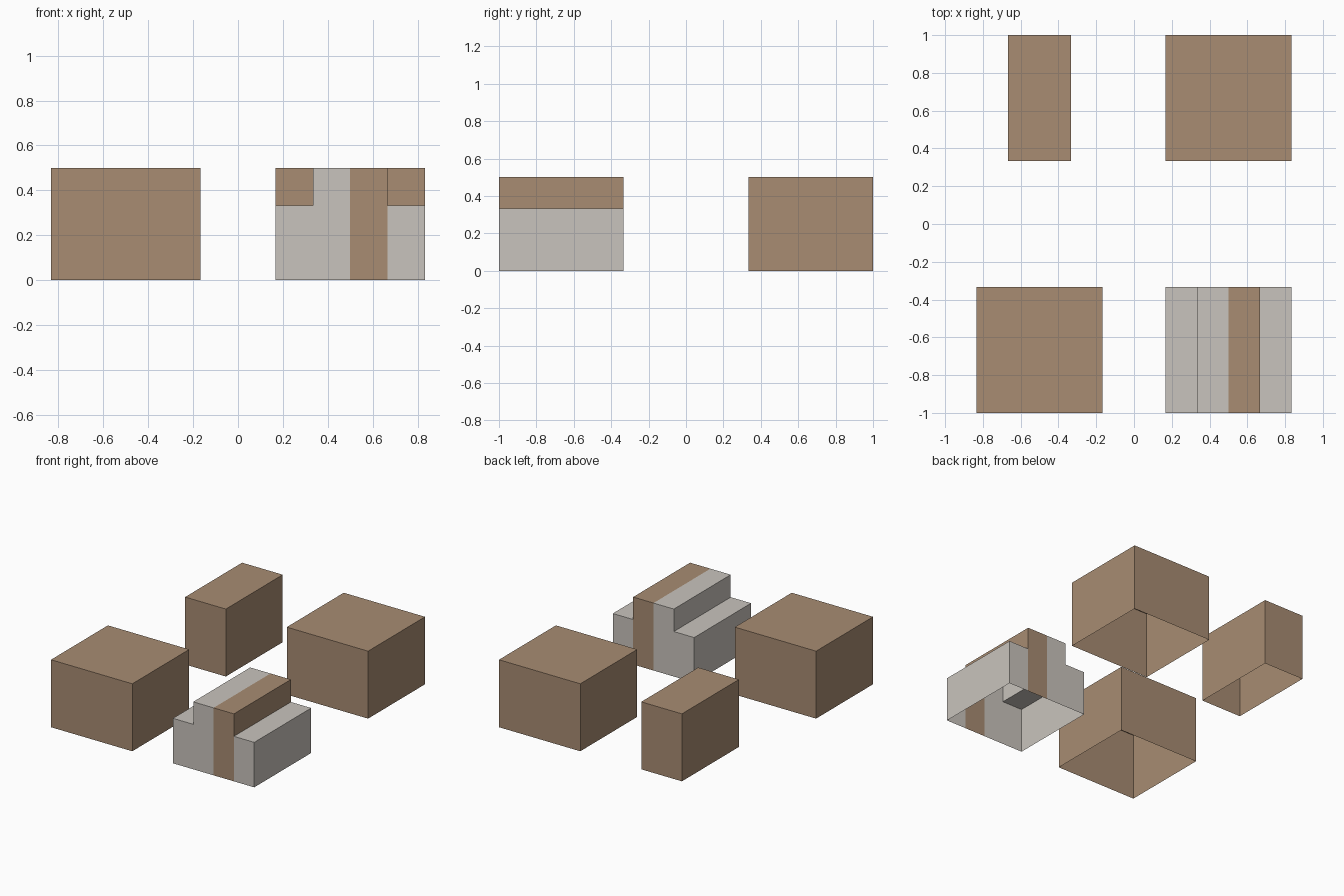
import bpy
import bmesh

if "Cube" in bpy.data.objects:
    bpy.data.objects.remove(bpy.data.objects["Cube"])


def make_material(name, rgb):
    mat = bpy.data.materials.new(name)
    mat.diffuse_color = (*rgb, 1.0)
    mat.use_nodes = True
    mat.node_tree.nodes["Principled BSDF"].inputs["Base Color"].default_value = mat.diffuse_color
    return mat


BROWN = make_material("warm brown", (0.392, 0.263, 0.170))
GREY = make_material("pale stone grey", (0.584, 0.552, 0.508))
T = 1 / 3    # y of the inner ends
S = 1 / 6    # grid step
TOP = 0.5


def make_shell(name, strips, y0, y1, materials, left=0, right=0, risers=()):
    """Open-bottomed shell made of strips (x0, x1, height, material index)."""
    bm = bmesh.new()

    def face(points, mat):
        bm.faces.new([bm.verts.new(p) for p in points]).material_index = mat

    def side(x, z0, z1, mat, outward):
        pts = [(x, y0, z0), (x, y1, z0), (x, y1, z1), (x, y0, z1)]
        face(pts if outward > 0 else pts[::-1], mat)

    # front, back and top of every strip
    for x0, x1, h, mat in strips:
        face([(x0, y0, 0), (x1, y0, 0), (x1, y0, h), (x0, y0, h)], mat)
        face([(x1, y1, 0), (x0, y1, 0), (x0, y1, h), (x1, y1, h)], mat)
        face([(x0, y0, h), (x1, y0, h), (x1, y1, h), (x0, y1, h)], mat)

    # outer sides and step risers
    side(strips[0][0], 0, strips[0][2], left, -1)
    side(strips[-1][1], 0, strips[-1][2], right, 1)
    for x, z0, z1, mat, outward in risers:
        side(x, z0, z1, mat, outward)

    bmesh.ops.remove_doubles(bm, verts=bm.verts[:], dist=1e-5)
    mesh = bpy.data.meshes.new(name)
    bm.to_mesh(mesh)
    bm.free()
    for mat in materials:
        mesh.materials.append(mat)
    obj = bpy.data.objects.new(name, mesh)
    bpy.context.collection.objects.link(obj)


# Plain brown blocks
for name, x0, x1, y0, y1 in (
    ("front_left_block", -5 * S, -S, -1, -T),
    ("back_right_block", S, 5 * S, T, 1),
    ("back_narrow_block", -4 * S, -2 * S, T, 1),
):
    make_shell(name, [(x0, x1, TOP, 0)], y0, y1, [BROWN])

# Stepped grey block with a brown band along the right half of its ridge
make_shell(
    "stepped_block",
    [(S, 2 * S, T, 0), (2 * S, 3 * S, TOP, 0),
     (3 * S, 4 * S, TOP, 1), (4 * S, 5 * S, T, 0)],
    -1, -T, [GREY, BROWN],
    risers=[(2 * S, T, TOP, 0, -1), (4 * S, T, TOP, 1, 1)],
)
